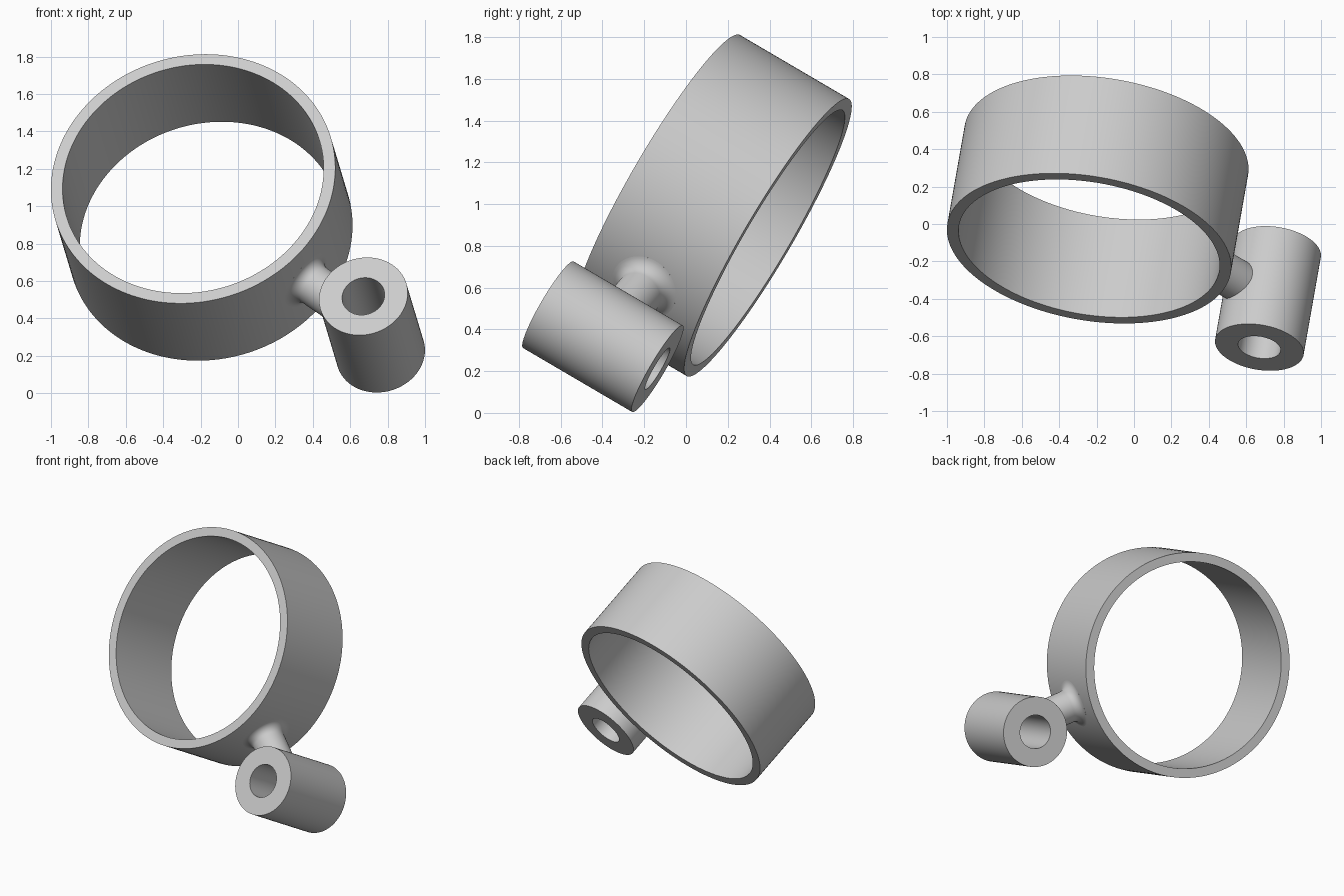
import bpy, bmesh, math
from mathutils import Matrix, Vector

cube = bpy.data.objects.get("Cube")
if cube:
    bpy.data.objects.remove(cube, do_unlink=True)

grey = bpy.data.materials.new("light_grey")
grey.use_nodes = True
COLOR = (0.6, 0.6, 0.6, 1)
grey.diffuse_color = COLOR
grey.node_tree.nodes["Principled BSDF"].inputs["Base Color"].default_value = COLOR

RING_CENTER = Vector((-0.194, 0.131, 0.993))
RING_R, RING_INNER = 0.769, 0.706
TUBE_R, TUBE_INNER = 0.24, 0.115
LENGTH = 0.613
SPACING = 1.226
NECK_R, FILLET = 0.113, 0.055

# Shared frame: local z is the bore axis, local x points from ring to tube
tilt, turn = math.radians(30), math.radians(10)
axis = Vector((math.sin(turn) * math.cos(tilt), math.cos(turn) * math.cos(tilt), -math.sin(tilt)))
out = Vector((0.910, -0.529, -0.628))
out = (out - axis * out.dot(axis)).normalized()
frame = Matrix((out, axis.cross(out), axis)).transposed().to_4x4()
frame.translation = RING_CENTER


def revolve(name, profile, steps, closed, matrix, warp=None):
    """Spin (radius, height) points about z into a smooth-shaded object."""
    bm = bmesh.new()
    rows = []
    for i in range(steps):
        a = 2 * math.pi * i / steps
        rows.append([bm.verts.new((r * math.cos(a), r * math.sin(a), h)) for r, h in profile])
    n = len(profile)
    for i in range(steps):
        p, q = rows[i], rows[(i + 1) % steps]
        for j in range(n if closed else n - 1):
            k = (j + 1) % n
            bm.faces.new((p[j], q[j], q[k], p[k]))
    if not closed:
        bm.faces.new([row[0] for row in rows])
        bm.faces.new([row[-1] for row in rows])
    if warp:
        for v in bm.verts:
            v.co = warp(v.co)
    bmesh.ops.recalc_face_normals(bm, faces=bm.faces)
    mesh = bpy.data.meshes.new(name)
    bm.to_mesh(mesh)
    bm.free()
    mesh.materials.append(grey)
    obj = bpy.data.objects.new(name, mesh)
    bpy.context.collection.objects.link(obj)
    obj.matrix_world = matrix
    bpy.ops.object.select_all(action="DESELECT")
    obj.select_set(True)
    bpy.context.view_layer.objects.active = obj
    bpy.ops.object.shade_smooth_by_angle(angle=math.radians(35))
    return obj


def pipe(name, outer, inner, steps, matrix):
    h = LENGTH / 2
    return revolve(name, [(outer, -h), (outer, h), (inner, h), (inner, -h)], steps, True, matrix)


# Large ring and small parallel tube
pipe("large_ring", RING_R, RING_INNER, 160, frame)
pipe("small_tube", TUBE_R, TUBE_INNER, 80, frame @ Matrix.Translation((SPACING, 0, 0)))

# Neck between them, flaring into the curved ring wall
flare = NECK_R + FILLET
profile = [(flare, -0.02)]
for i in range(11):
    t = math.pi / 2 * i / 10
    profile.append((flare - FILLET * math.sin(t), FILLET * (1 - math.cos(t))))
profile.append((NECK_R, SPACING - 0.195 - RING_R))


def wrap(co):
    return Vector((math.sqrt(RING_R ** 2 - co.y ** 2) + co.z, co.y, co.x))


revolve("connecting_neck", profile, 64, False, frame, wrap)
